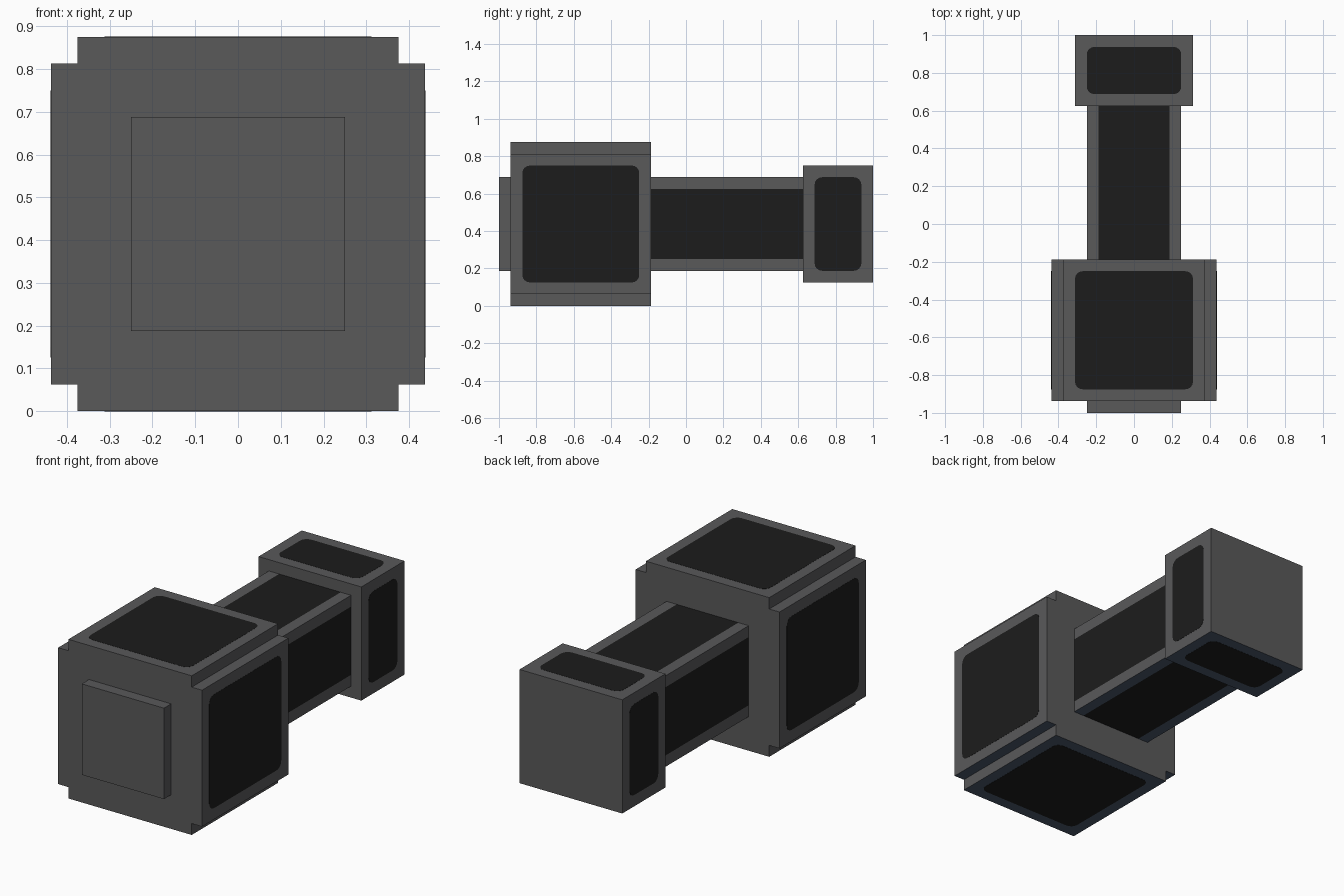
import bpy, bmesh, math
from mathutils import Matrix, Vector

if "Cube" in bpy.data.objects:
    bpy.data.objects.remove(bpy.data.objects["Cube"])

ZC = 0.4375  # height of the long axis


def material(name, *rgb):
    m = bpy.data.materials.new(name)
    m.diffuse_color = (*rgb, 1)
    m.use_nodes = True
    m.node_tree.nodes["Principled BSDF"].inputs["Base Color"].default_value = m.diffuse_color
    return m


GREY = material("dark grey", 0.1, 0.1, 0.102)
BLACK = material("near black", 0.0116, 0.0116, 0.0116)
BLUE = material("slate blue underside", 0.068, 0.095, 0.144)


def finish(name, bm, mats):
    mesh = bpy.data.meshes.new(name)
    bm.to_mesh(mesh)
    bm.free()
    for m in mats:
        mesh.materials.append(m)
    ob = bpy.data.objects.new(name, mesh)
    bpy.context.collection.objects.link(ob)
    return ob


def prism(name, profile, y0, y1, stripe=None):
    """Extrude an x/z profile along y; undersides are slate, stripes black."""
    bm = bmesh.new()
    face = bm.faces.new([bm.verts.new((x, y0, z + ZC)) for x, z in profile])
    ext = bmesh.ops.extrude_face_region(bm, geom=[face], use_keep_orig=True)
    verts = [v for v in ext["geom"] if isinstance(v, bmesh.types.BMVert)]
    bmesh.ops.translate(bm, verts=verts, vec=(0, y1 - y0, 0))
    bmesh.ops.recalc_face_normals(bm, faces=bm.faces)
    bm.normal_update()
    for f in bm.faces:
        if stripe and stripe(f):
            f.material_index = 1
        elif f.normal.z < -0.9:
            f.material_index = 2
    return finish(name, bm, [GREY, BLACK, BLUE])


def square(h):
    return [(-h, -h), (h, -h), (h, h), (-h, h)]


def panels(name, dist, half_w, y0, y1, r=0.04):
    """Thin rounded plate repeated on the four sides around the axis."""
    bm = bmesh.new()
    yc, hy = (y0 + y1) / 2, (y1 - y0) / 2
    outline = []
    for k, (sx, sy) in enumerate([(1, 1), (-1, 1), (-1, -1), (1, -1)]):
        for i in range(5):
            a = math.radians(90 * k + 22.5 * i)
            outline.append((sx * (half_w - r) + r * math.cos(a),
                            yc + sy * (hy - r) + r * math.sin(a)))
    for k in range(4):
        rot = Matrix.Translation((0, 0, ZC)) @ Matrix.Rotation(k * math.pi / 2, 4, 'Y')
        low, top = ([bm.verts.new(rot @ Vector((x, y, dist + d))) for x, y in outline]
                    for d in (0, 0.0008))
        bm.faces.new(top)
        n = len(low)
        for i in range(n):
            j = (i + 1) % n
            bm.faces.new((low[i], low[j], top[j], top[i]))
    return finish(name, bm, [BLACK])


# Large head: square with raised slabs on all four sides (notched corners)
a, b = 0.375, 0.4375
cross = [(-a, -b), (a, -b), (a, -a), (b, -a), (b, a), (a, a),
         (a, b), (-a, b), (-a, a), (-b, a), (-b, -a), (-a, -a)]
prism("large_head", cross, -0.9375, -0.1875)
panels("large_head_panels", b, 0.3125, -0.875, -0.25)

# Raised plate on the front of the head
prism("front_plate", square(0.25), -1.0, -0.9375)

# Handle: black stripe down the middle of each side, grey corners
h, s = 0.25, 0.1875
stripes = [(-h, -h), (-s, -h), (s, -h), (h, -h), (h, -s), (h, s),
           (h, h), (s, h), (-s, h), (-h, h), (-h, s), (-h, -s)]


def is_stripe(f):
    c = f.calc_center_median()
    return min(abs(c.x), abs(c.z - ZC)) < 0.01 and len(f.verts) == 4


prism("handle", stripes, -0.1875, 0.625, is_stripe)

# Small block at the rear end
prism("rear_block", square(0.3125), 0.625, 1.0)
panels("rear_block_panels", 0.3125, 0.25, 0.6875, 0.9375)
